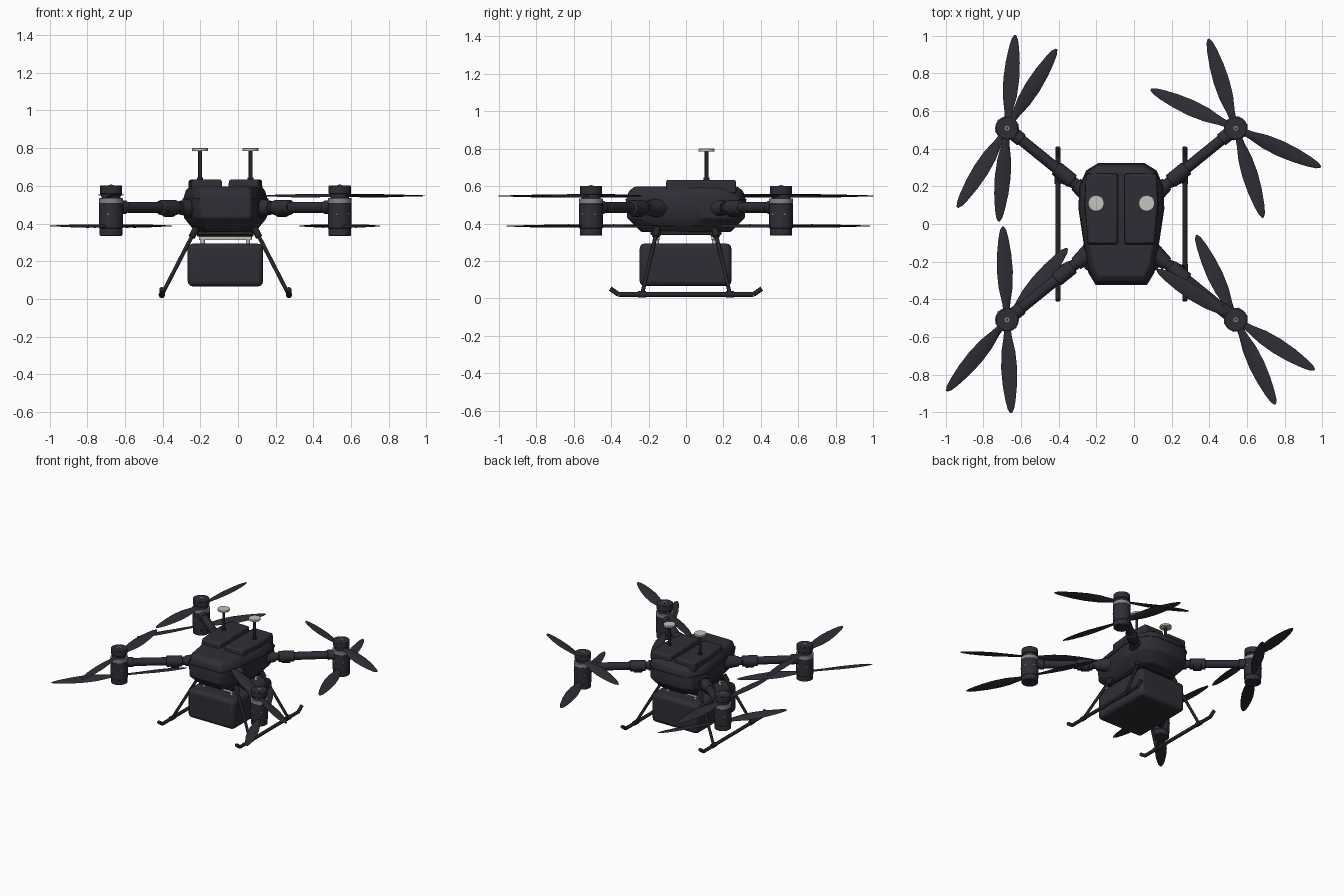
import bpy, bmesh, math
from mathutils import Vector, Matrix

cube = bpy.data.objects.get("Cube")
if cube:
    bpy.data.objects.remove(cube, do_unlink=True)

CX = -0.067   # centre line of the airframe


def material(name, rgb):
    m = bpy.data.materials.new(name)
    m.use_nodes = True
    m.diffuse_color = (*rgb, 1)
    m.node_tree.nodes["Principled BSDF"].inputs["Base Color"].default_value = (*rgb, 1)
    return m


SHELL = material("charcoal shell", (0.027, 0.027, 0.036))
ARM = material("carbon arm", (0.027, 0.023, 0.036))
BLACK = material("black tube", (0.019, 0.019, 0.021))
LIGHT = material("pale grey", (0.55, 0.55, 0.52))
RING = material("mid grey metal", (0.22, 0.24, 0.25))


def finish(name, bm, mat, bevel=0, segments=3):
    bmesh.ops.recalc_face_normals(bm, faces=bm.faces)
    me = bpy.data.meshes.new(name)
    bm.to_mesh(me)
    bm.free()
    me.materials.append(mat)
    ob = bpy.data.objects.new(name, me)
    bpy.context.collection.objects.link(ob)
    if bevel:
        mod = ob.modifiers.new("Bevel", "BEVEL")
        mod.width, mod.segments = bevel, segments
        mod.limit_method, mod.angle_limit = "ANGLE", math.radians(35)
    bpy.ops.object.select_all(action="DESELECT")
    ob.select_set(True)
    bpy.context.view_layer.objects.active = ob
    bpy.ops.object.shade_smooth_by_angle(angle=math.radians(35))
    return ob


def box(name, lo, hi, mat, bevel=0):
    lo, hi = Vector(lo), Vector(hi)
    bm = bmesh.new()
    bmesh.ops.create_cube(bm, size=1, matrix=Matrix.Translation((lo + hi) / 2)
                          @ Matrix.Diagonal((*(hi - lo), 1)))
    return finish(name, bm, mat, bevel)


def rod(name, a, b, r, mat, r2=None, sides=20, bevel=0):
    a, b = Vector(a), Vector(b)
    d = b - a
    bm = bmesh.new()
    bmesh.ops.create_cone(bm, cap_ends=True, segments=sides, radius1=r,
                          radius2=r if r2 is None else r2, depth=d.length,
                          matrix=Matrix.Translation((a + b) / 2)
                          @ d.to_track_quat("Z", "Y").to_matrix().to_4x4())
    return finish(name, bm, mat, bevel, 2)


def loft(name, rings, mat, bevel=0):
    bm = bmesh.new()
    loops = [[bm.verts.new(p) for p in ring] for ring in rings]
    n = len(loops[0])
    for lo, hi in zip(loops, loops[1:]):
        for i in range(n):
            bm.faces.new((lo[i], lo[(i + 1) % n], hi[(i + 1) % n], hi[i]))
    bm.faces.new(loops[0])
    bm.faces.new(loops[-1])
    return finish(name, bm, mat, bevel, 2)


# Fuselage: plan outline (wide at the rear, tapering to the nose) lofted upward
half = [(0.6, -1), (0.77, -0.8), (0.87, -0.36), (1, 0.25), (0.98, 0.62), (0.82, 0.88), (0.54, 1)]
outline = half + [(-x, y) for x, y in reversed(half)]
levels = [(0.355, 0.155, 0.24), (0.375, 0.175, 0.26), (0.43, 0.22, 0.315),
          (0.525, 0.225, 0.32), (0.575, 0.21, 0.305), (0.597, 0.19, 0.275)]


def plan(z, w, l):
    return [(CX + x * w, y * l, z) for x, y in outline]


loft("fuselage", [plan(*lv) for lv in levels], SHELL, 0.008)
loft("hull_seam_band", [plan(0.522, 0.228, 0.323), plan(0.532, 0.228, 0.323)], SHELL)

# Twin batteries, slightly narrower at the front
for s, side in ((-1, "right"), (1, "left")):
    def deck(z, inset):
        return [(CX + s * x, y, z) for x, y in
                ((0.015 + inset, -0.11 + inset), (0.18 - inset, -0.11 + inset),
                 (0.198 - inset, 0.1), (0.19 - inset, 0.27 - inset),
                 (0.015 + inset, 0.27 - inset))]
    loft(side + "_battery", [deck(0.56, 0), deck(0.634, 0.004)], SHELL, 0.012)

    # Antenna masts
    ax = CX + s * 0.134
    rod(side + "_antenna_mast", (ax, 0.11, 0.62), (ax, 0.11, 0.785), 0.01, BLACK)
    rod(side + "_antenna_socket", (ax, 0.11, 0.63), (ax, 0.11, 0.645), 0.016, BLACK)
    rod(side + "_antenna_disc", (ax, 0.11, 0.784), (ax, 0.11, 0.8), 0.043, LIGHT, sides=32, bevel=0.003)

# Payload tank and its hangers
box("payload_tank", (CX - 0.2, -0.248, 0.066), (CX + 0.2, 0.243, 0.293), SHELL, 0.028)
box("belly_plate", (CX - 0.145, -0.19, 0.34), (CX + 0.145, 0.19, 0.36), BLACK, 0.004)
for y, end in ((-0.155, "front"), (0.15, "rear")):
    box(end + "_hanger_bar", (CX - 0.14, y - 0.014, 0.312), (CX + 0.14, y + 0.014, 0.334), LIGHT, 0.003)
    box(end + "_hanger_clamp", (CX - 0.15, y - 0.02, 0.332), (CX + 0.15, y + 0.02, 0.358), BLACK, 0.004)
    for s in (-1, 1):
        x = CX + s * 0.12
        rod(end + "_hanger_post", (x, y, 0.285), (x, y, 0.34), 0.011, LIGHT)

# Landing gear: two skids with upturned tips and two splayed legs each
for s, side in ((-1, "right"), (1, "left")):
    sx = CX + s * 0.337
    path = [(-0.405, 0.052), (-0.36, 0.02), (0.36, 0.02), (0.405, 0.052)]
    for (y1, z1), (y2, z2) in zip(path, path[1:]):
        rod(side + "_skid", (sx, y1, z1), (sx, y2, z2), 0.013, BLACK, sides=14)
    for e, end in ((-1, "front"), (1, "rear")):
        top = Vector((CX + s * 0.155, e * 0.153, 0.375))
        foot = Vector((sx, e * 0.235, 0.022))
        rod(f"{end}_{side}_leg", top, foot, 0.0105, BLACK, sides=14)
        rod(f"{end}_{side}_leg_socket", top, top.lerp(foot, 0.13), 0.018, BLACK, sides=14)
        rod(f"{end}_{side}_leg_clamp", foot - Vector((0, 0.022, 0.001)),
            foot + Vector((0, 0.022, -0.001)), 0.017, BLACK, sides=14)

# Propeller: two blades of lens section, twisted from root to tip
STATIONS = [(0.03, 0.032), (0.09, 0.045), (0.17, 0.076), (0.26, 0.086), (0.35, 0.076),
            (0.43, 0.054), (0.475, 0.034), (0.496, 0.01)]


def propeller(name, centre, degrees, spin):
    for turn, label in ((0, "a"), (180, "b")):
        rot = Matrix.Translation(centre) @ Matrix.Rotation(math.radians(degrees + turn), 4, "Z")
        rings = []
        for r, w in STATIONS:
            pitch = Matrix.Rotation(spin * math.radians(17 - 24 * r), 4, "X")
            t = 0.003 + 0.006 * (1 - 2 * r)
            section = [(-w / 2, 0), (-w / 5, t), (w / 4, t * 0.7), (w / 2, 0),
                       (w / 4, -t * 0.4), (-w / 5, -t * 0.6)]
            rings.append([rot @ (Vector((r, 0, 0)) + pitch @ Vector((0, y, z)))
                          for y, z in section])
        loft(f"{name}_blade_{label}", rings, SHELL)


# Arms with coaxial motor pods: (x side, y side, upper and lower blade angles)
for sx, sy, upper, lower in ((-1, 1, 85, 58), (1, 1, 155.5, 107),
                             (1, -1, -32.5, 115), (-1, -1, 92.5, 49.8)):
    name = ("rear" if sy > 0 else "front") + ("_left" if sx > 0 else "_right")
    mx, my = CX + sx * 0.607, sy * 0.508
    hub = Vector((mx, my, 0.487))
    root = Vector((CX + sx * 0.15, sy * 0.137, 0.483))

    def along(t):
        return root.lerp(hub, t)

    rod(name + "_arm", along(0), along(0.97), 0.029, ARM, sides=24)
    rod(name + "_arm_shoulder", along(0), along(0.2), 0.056, SHELL, r2=0.037, sides=24)
    rod(name + "_arm_hinge", along(0.24), along(0.43), 0.04, SHELL, sides=24, bevel=0.006)
    rod(name + "_hinge_latch", along(0.28) + Vector((0, 0, -0.012)),
        along(0.38) + Vector((0, 0, -0.012)), 0.038, BLACK, sides=12, bevel=0.004)
    rod(name + "_arm_end_sleeve", along(0.83), along(0.96), 0.036, SHELL, sides=24, bevel=0.004)

    def pod(part, z1, z2, r, mat, bevel=0):
        rod(f"{name}_{part}", (mx, my, z1), (mx, my, z2), r, mat, sides=32, bevel=bevel)

    pod("lower_motor", 0.335, 0.378, 0.06, SHELL, 0.004)
    pod("motor_housing", 0.374, 0.507, 0.063, SHELL, 0.003)
    pod("motor_ring", 0.505, 0.535, 0.063, RING, 0.003)
    pod("rotor_neck", 0.53, 0.562, 0.05, SHELL)
    pod("upper_motor", 0.556, 0.602, 0.059, SHELL, 0.004)
    pod("shaft_cap", 0.6, 0.604, 0.013, RING)
    pod("shaft_bolt", 0.602, 0.606, 0.006, BLACK)
    # Small status lights around the housing
    for k in range(6):
        d = Vector((math.cos(k * math.pi / 3 + 0.3), math.sin(k * math.pi / 3 + 0.3), 0))
        p = Vector((mx, my, 0.45)) + d * 0.061
        rod(name + "_housing_screw", p, p + d * 0.004, 0.005, RING, sides=8)

    propeller(name + "_upper", (mx, my, 0.547), upper, sx * sy)
    propeller(name + "_lower", (mx, my, 0.386), lower, -sx * sy)
